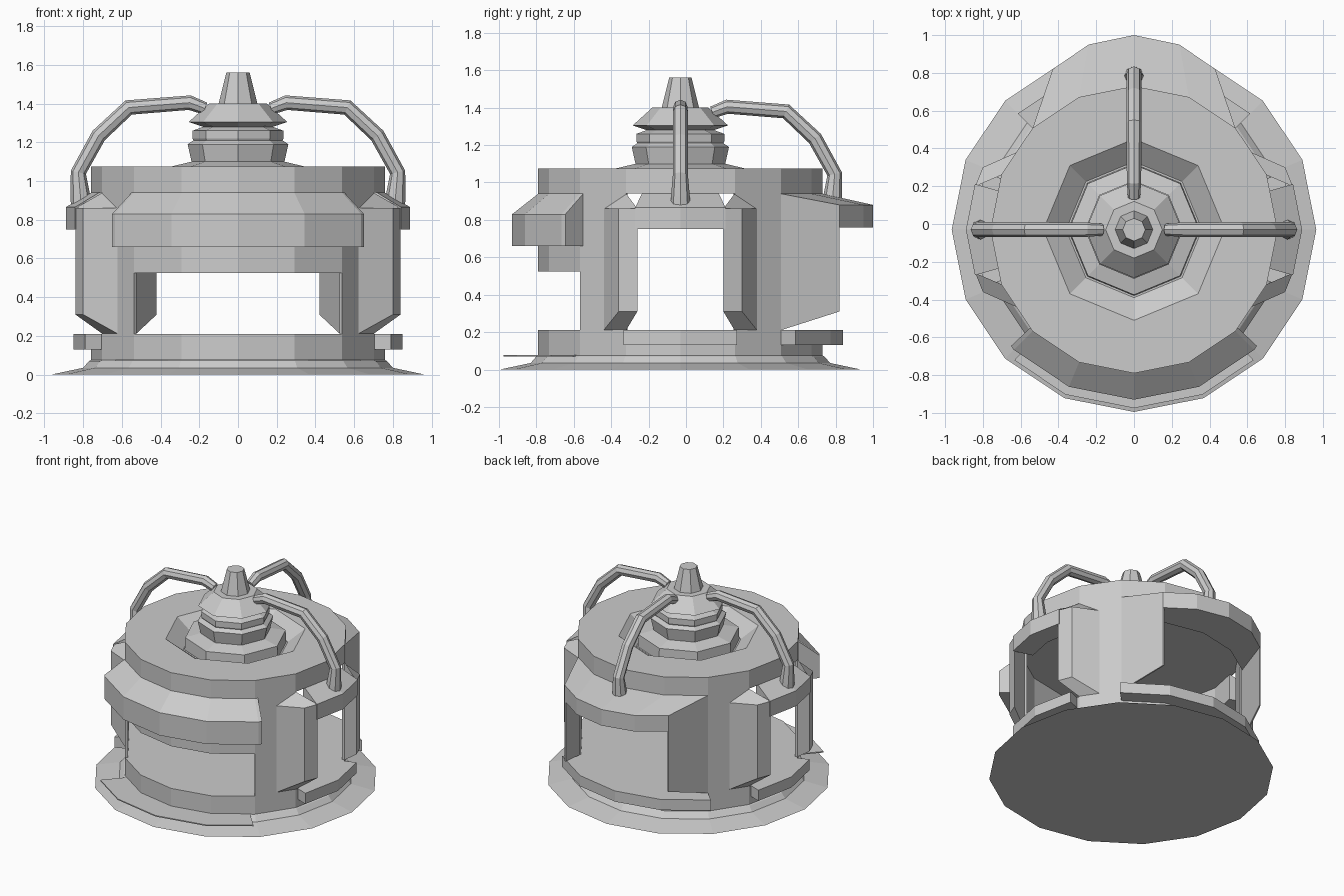
import bpy, bmesh, math
from mathutils import Vector

cube = bpy.data.objects.get("Cube")
if cube:
    bpy.data.objects.remove(cube)

AXIS = Vector((0, -0.03, 0))   # the round body sits slightly forward

grey = bpy.data.materials.new("plain grey")
grey.use_nodes = True
grey.diffuse_color = (0.6, 0.6, 0.6, 1)
grey.node_tree.nodes["Principled BSDF"].inputs["Base Color"].default_value = (0.6, 0.6, 0.6, 1)


def skin(name, sections, closed=False):
    """Join cross-sections into one solid, capping both ends unless closed."""
    bm = bmesh.new()
    rings = [[bm.verts.new(Vector(p) + AXIS) for p in s] for s in sections]
    n = len(rings[0])
    pairs = list(zip(rings, rings[1:]))
    if closed:
        pairs.append((rings[-1], rings[0]))
    else:
        bm.faces.new(rings[0])
        bm.faces.new(rings[-1])
    for a, b in pairs:
        for i in range(n):
            j = (i + 1) % n
            bm.faces.new((a[i], a[j], b[j], b[i]))
    bmesh.ops.remove_doubles(bm, verts=bm.verts, dist=0.0005)
    bmesh.ops.recalc_face_normals(bm, faces=bm.faces)
    mesh = bpy.data.meshes.new(name)
    bm.to_mesh(mesh)
    bm.free()
    mesh.materials.append(grey)
    obj = bpy.data.objects.new(name, mesh)
    bpy.context.collection.objects.link(obj)
    return obj


def lathe(name, profile, sides):
    """Full turn of an (r, z) profile that starts and ends on the axis."""
    step = 2 * math.pi / sides
    return skin(name, [[(r * math.cos(i * step), r * math.sin(i * step), z)
                        for r, z in profile] for i in range(sides)], True)


def sector(name, profile, start, end):
    """Part turn of a closed (r, z) profile, following the sixteen-sided body."""
    side = 22.5
    stops = [start] + [k * side for k in range(-16, 17) if start < k * side < end] + [end]
    sections = []
    for a in stops:
        flat = math.cos(math.radians(side / 2)) / math.cos(math.radians(a % side - side / 2))
        c, s = math.cos(math.radians(a)) * flat, math.sin(math.radians(a)) * flat
        sections.append([(r * c, r * s, z) for r, z in profile])
    return skin(name, sections)


def band(r0, r1, z0, z1):
    return [(r0, z0), (r1, z0), (r1, z1), (r0, z1)]


def mirrored(section, sx):
    return [(x * sx, y, z) for x, y, z in section]


R = 0.76                # body radius
FLOOR, EAVE, TOP = 0.21, 0.94, 1.075
WELL = 0.985            # bottom of the well in the lid

# Flared foot and lower drum
lathe("base", [(0, 0), (0.965, 0), (0.80, 0.035), (R + 0.01, 0.07),
               (R, 0.075), (R, FLOOR), (0, FLOOR)], 16)

# Upper drum, with an eight-sided well cut into the lid
lid = lathe("upper_drum", [(0, EAVE), (R, EAVE), (R, TOP), (0, TOP)], 16)
well = lathe("well_cutter", [(0, WELL), (0.36, WELL), (0.48, TOP), (0.48, 1.2), (0, 1.2)], 8)
well.hide_render = True
cut = lid.modifiers.new("well", 'BOOLEAN')
cut.object = well
cut.operation = 'DIFFERENCE'
cut.solver = 'EXACT'
bpy.context.view_layer.update()
carved = bpy.data.meshes.new_from_object(
    lid.evaluated_get(bpy.context.evaluated_depsgraph_get()))
lid.modifiers.clear()
lid.data = carved
bpy.data.objects.remove(well)

# Central finial: collar, neck rings, umbrella cap, spike
lathe("finial", [(0, WELL - 0.01), (0.35, WELL - 0.01), (0.345, TOP), (0.24, 1.10),
                 (0.26, 1.19), (0.23, 1.21), (0.235, 1.22), (0.235, 1.26), (0.18, 1.28),
                 (0.255, 1.305), (0.15, 1.40), (0.10, 1.40), (0.06, 1.56), (0, 1.56)], 8)

# Front band, visor above it and thin step plate below it
sector("front_band", band(R - 0.02, R, 0.525, EAVE), -135, -45)
sector("front_visor", [(R - 0.01, 0.66), (0.9, 0.66), (0.9, 0.83), (R, EAVE),
                       (R - 0.01, EAVE)], -136.6, -43.4)
sector("front_step", band(R - 0.02, 0.945, 0.07, 0.078), -132.5, -47.5)

# Corner walls between the openings
for quadrant, start in (("left_back", 22.5), ("right_back", 135),
                        ("right_front", -157.5), ("left_front", -45)):
    sector("wall_" + quadrant, band(R - 0.02, R, FLOOR - 0.01, EAVE + 0.01), start, start + 22.5)

# Sills under the side and back openings
sector("sill_back", band(R - 0.01, 0.87, 0.13, FLOOR), 45, 135)
sector("sill_left", band(R - 0.01, 0.85, 0.13, FLOOR), -21, 21)
sector("sill_right", band(R - 0.01, 0.85, 0.13, FLOOR), 159, 201)

# Side hoods
hood = [(R - 0.02, 0.75), (0.89, 0.75), (0.89, 0.865), (R, EAVE), (R - 0.02, EAVE)]
sector("hood_left", hood, -16, 16)
sector("hood_right", hood, 164, 196)

# Post outline: wall, outer corner, opening edge, wall corner (x, y, bottom, top)
POST = [(0.62, 0.41, FLOOR, 0.86), (0.80, 0.33, 0.31, 0.86),
        (0.84, 0.23, 0.31, 0.86), (0.70, 0.29, FLOOR, EAVE)]

for side, sx in (("left", 1), ("right", -1)):
    # Tapered posts either side of the side opening
    for end, sy in (("front", -1), ("back", 1)):
        skin("post_%s_%s" % (side, end),
             [[(x * sx, y * sy, level[k]) for x, y, *level in POST] for k in (0, 1)])
    # Upright fins framing the back opening
    fin = [[(0.537 - t, 0.537, FLOOR), (0.43 - t, 0.85, 0.31),
            (0.43 - t, 0.85, 0.88), (0.537 - t, 0.537, EAVE)] for t in (0, 0.01)]
    skin("back_fin_" + side, [mirrored(s, sx) for s in fin])

# Deep back hood spanning the fins
half = [((0.537, 0.537), (0.43, 0.85)), ((0.29, 0.70), (0.24, 0.98)), ((0, R), (0, 1.03))]
spans = half + [((-a[0], a[1]), (-b[0], b[1])) for a, b in half[1::-1]]
skin("hood_back", [[(*a, 0.76), (*b, 0.76), (*b, 0.88), (*a, EAVE)] for a, b in spans])

# Bent pipes from the hoods to the finial: (distance out, height, thickness)
bends = [(0.81, 0.87, 1.35), (0.815, 0.93, 1.25), (0.825, 1.045, 1), (0.72, 1.235, 1),
         (0.565, 1.38, 1), (0.25, 1.405, 0.95), (0.17, 1.375, 0.8)]
for name, angle in (("left", 0), ("back", 90), ("right", 180)):
    c, s = math.cos(math.radians(angle)), math.sin(math.radians(angle))
    curve = bpy.data.curves.new("pipe_" + name, 'CURVE')
    curve.dimensions = '3D'
    curve.bevel_depth = 0.04
    curve.bevel_resolution = 2
    curve.use_fill_caps = True
    spline = curve.splines.new('POLY')
    spline.use_smooth = False
    spline.points.add(len(bends) - 1)
    for point, (d, z, thick) in zip(spline.points, bends):
        point.co = (d * c, d * s, z, 1)
        point.radius = thick
    curve.materials.append(grey)
    pipe = bpy.data.objects.new("pipe_" + name, curve)
    pipe.location = AXIS
    bpy.context.collection.objects.link(pipe)
